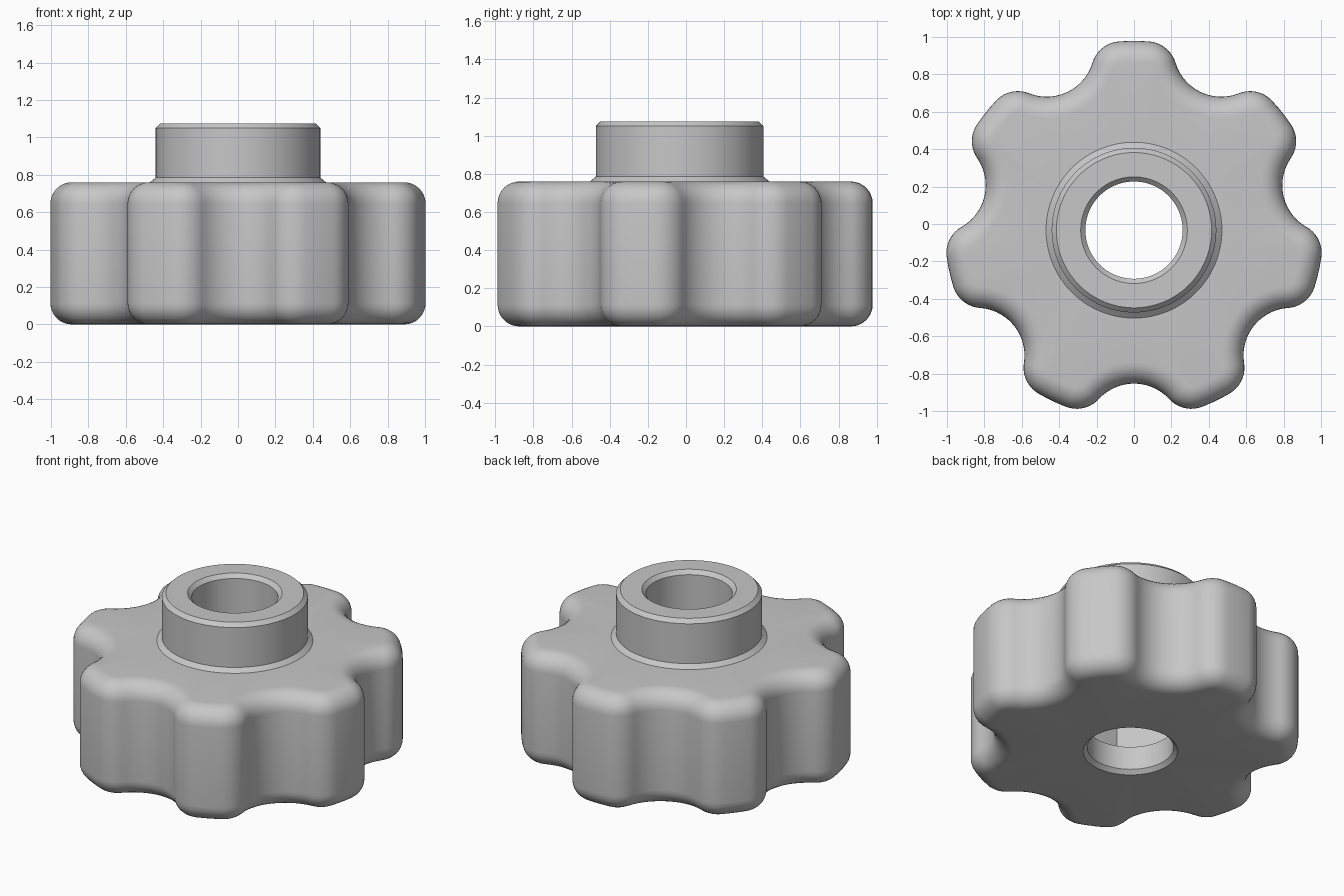
import bpy, bmesh, math
from math import sin, cos, pi, radians

if "Cube" in bpy.data.objects:
    bpy.data.objects.remove(bpy.data.objects["Cube"])

# Knob proportions
LOBES = 7
PITCH = 2 * pi / LOBES
CROWN, NOSE, SCALLOP, SCALLOP_AT = 1.012, 0.16, 0.255, 1.075
BODY_H, TOTAL_H, EDGE = 0.76, 1.075, 0.115
BOSS_R, BORE_R, CHAMFER = 0.44, 0.26, 0.025
AXIS_Y = -0.033


def arc(cx, cy, r, start, end, steps):
    """Points along an arc, leaving out the end point."""
    angles = [start + (end - start) * i / steps for i in range(steps)]
    return [(cx + r * cos(a), cy + r * sin(a)) for a in angles]


def outline(inset):
    """Lobed outline made of tangent arcs, offset inwards."""
    nose_at = CROWN - NOSE
    reach = NOSE + SCALLOP
    th = math.acos((SCALLOP_AT**2 + nose_at**2 - reach**2) / (2 * SCALLOP_AT * nose_at))
    nx, ny = nose_at * cos(th), nose_at * sin(th)
    turn = math.atan2(ny, nx - SCALLOP_AT)
    ox, oy = nose_at * cos(PITCH - th), nose_at * sin(PITCH - th)
    r = NOSE - inset
    pts = arc(SCALLOP_AT, 0, SCALLOP + inset, 2 * pi - turn, turn, 14)
    pts += arc(nx, ny, r, turn - pi, th, 9)
    pts += arc(0, 0, CROWN - inset, th, PITCH - th, 3)
    pts += arc(ox, oy, r, PITCH - th, PITCH + pi - turn, 9)
    result = []
    for k in range(LOBES):
        a = -pi / 2 + k * PITCH
        result += [(x * cos(a) - y * sin(a), x * sin(a) + y * cos(a)) for x, y in pts]
    return result


BEARINGS = [math.atan2(y, x) for x, y in outline(0)]


def circle(r):
    return [(r * cos(a), r * sin(a)) for a in BEARINGS]


# Cross-section rings: underside, rounded lobes, boss, then down the bore
rings = [(circle(BORE_R + CHAMFER), 0)]
STEPS = 8
for i in range(STEPS + 1):
    t = pi / 2 * i / STEPS
    rings.append((outline(EDGE * (1 - sin(t))), EDGE * (1 - cos(t))))
for i in range(STEPS + 1):
    t = pi / 2 * i / STEPS
    rings.append((outline(EDGE * (1 - cos(t))), BODY_H - EDGE * (1 - sin(t))))
for r, z in [(BOSS_R + 0.03, BODY_H), (BOSS_R, BODY_H + CHAMFER),
             (BOSS_R, TOTAL_H - CHAMFER), (BOSS_R - CHAMFER, TOTAL_H),
             (BORE_R + CHAMFER, TOTAL_H), (BORE_R, TOTAL_H - CHAMFER),
             (BORE_R, CHAMFER)]:
    rings.append((circle(r), z))

bm = bmesh.new()
loops = [[bm.verts.new((x, y + AXIS_Y, z)) for x, y in pts] for pts, z in rings]
count = len(BEARINGS)
for i, low in enumerate(loops):
    high = loops[(i + 1) % len(loops)]
    for j in range(count):
        k = (j + 1) % count
        bm.faces.new((low[j], low[k], high[k], high[j]))
bmesh.ops.recalc_face_normals(bm, faces=bm.faces)
mesh = bpy.data.meshes.new("lobed_knob")
bm.to_mesh(mesh)
bm.free()
knob = bpy.data.objects.new("lobed_knob", mesh)
bpy.context.collection.objects.link(knob)

# Plain grey material
grey = bpy.data.materials.new("plain_grey")
grey.use_nodes = True
colour = (0.57, 0.57, 0.57, 1)
grey.diffuse_color = colour
grey.node_tree.nodes["Principled BSDF"].inputs["Base Color"].default_value = colour
mesh.materials.append(grey)

# Hexagonal nut pocket hidden inside the bore
bpy.ops.mesh.primitive_cylinder_add(vertices=6, radius=0.46, depth=0.42,
                                    location=(0, AXIS_Y, 0.39),
                                    rotation=(0, 0, radians(30)))
cutter = bpy.context.object
cutter.name = "nut_pocket_cutter"
cutter.hide_render = True
cutter.data.materials.append(grey)
cut = knob.modifiers.new("nut_pocket", "BOOLEAN")
cut.operation = "DIFFERENCE"
cut.solver = "EXACT"
cut.object = cutter

bpy.ops.object.select_all(action="DESELECT")
knob.select_set(True)
bpy.context.view_layer.objects.active = knob
bpy.ops.object.modifier_apply(modifier=cut.name)
bpy.data.objects.remove(cutter)
bpy.ops.object.shade_smooth_by_angle(angle=radians(30))
